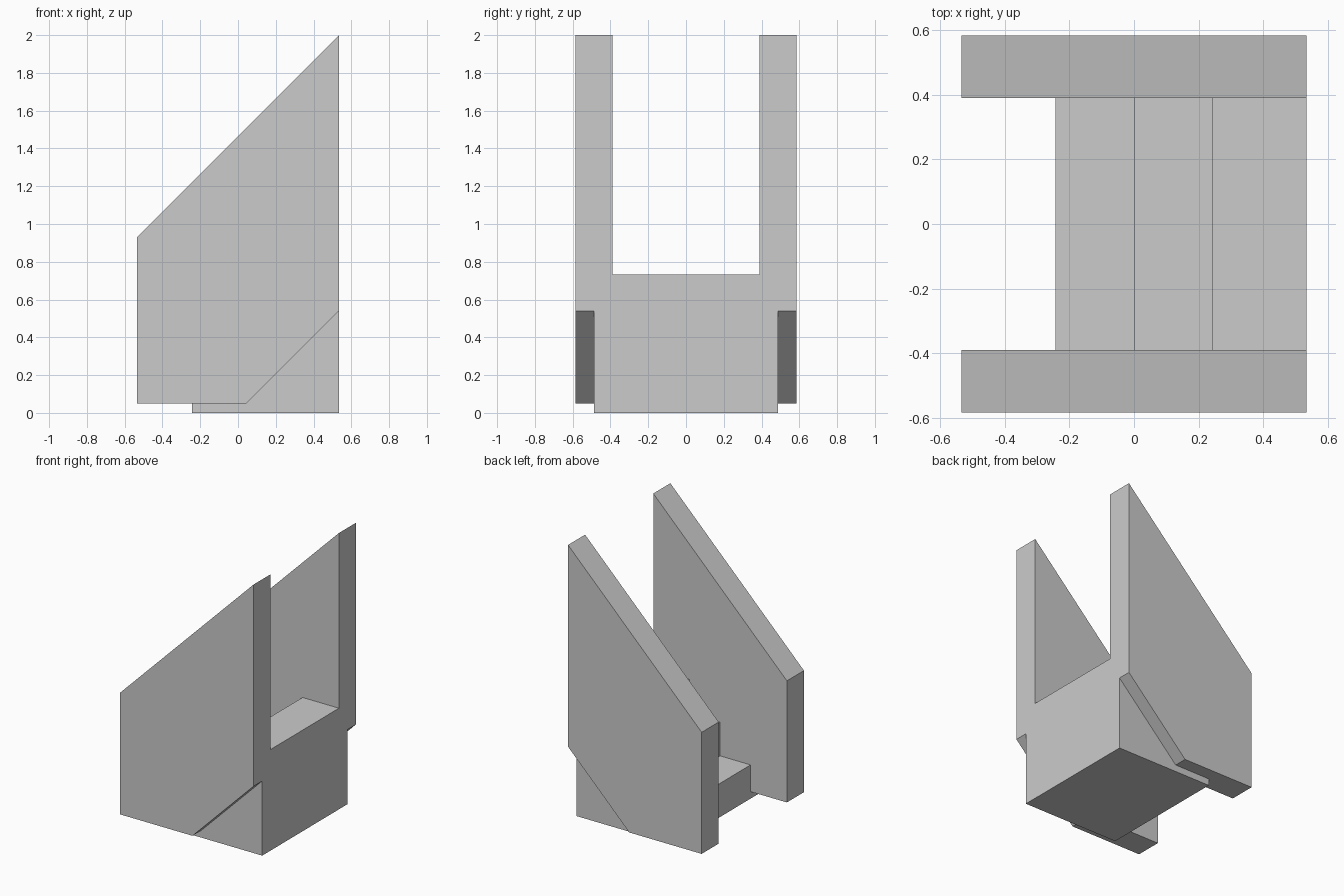
import bpy, bmesh

if "Cube" in bpy.data.objects:
    bpy.data.objects.remove(bpy.data.objects["Cube"])


def extrude_profile(name, points, y0, y1):
    """Solid made by sweeping an XZ profile from y0 to y1."""
    bm = bmesh.new()
    face = bm.faces.new([bm.verts.new((x, y0, z)) for x, z in points])
    result = bmesh.ops.extrude_face_region(bm, geom=[face])
    verts = [g for g in result["geom"] if isinstance(g, bmesh.types.BMVert)]
    bmesh.ops.translate(bm, vec=(0, y1 - y0, 0), verts=verts)
    bmesh.ops.recalc_face_normals(bm, faces=bm.faces)
    mesh = bpy.data.meshes.new(name)
    bm.to_mesh(mesh)
    bm.free()
    obj = bpy.data.objects.new(name, mesh)
    bpy.context.collection.objects.link(obj)
    return obj


FRONT = 0.535
STEP = 0.244

# Three-step stair block, solid down to the ground
profile = [(FRONT, 0), (FRONT, 3 * STEP)]
for i in (2, 1, 0):
    x = (i - 1) * STEP
    profile += [(x, (i + 1) * STEP), (x, i * STEP)]
stairs = extrude_profile("stair_block", profile, -0.487, 0.487)

# Sloped side walls with a chamfered lower corner
wall = [(-FRONT, 0.05), (0.045, 0.05), (FRONT, 0.54), (FRONT, 2.0), (-FRONT, 0.93)]
for side, y0, y1 in (("left", -0.585, -0.39), ("right", 0.39, 0.585)):
    obj = extrude_profile(side + "_wall", wall, y0, y1)
    # Fuse the wall into the stair block
    mod = stairs.modifiers.new(side + "_union", "BOOLEAN")
    mod.operation = "UNION"
    mod.solver = "EXACT"
    mod.object = obj
    bpy.context.view_layer.objects.active = stairs
    bpy.ops.object.modifier_apply(modifier=mod.name)
    bpy.data.objects.remove(obj)
stairs.name = "walled_stairs"
